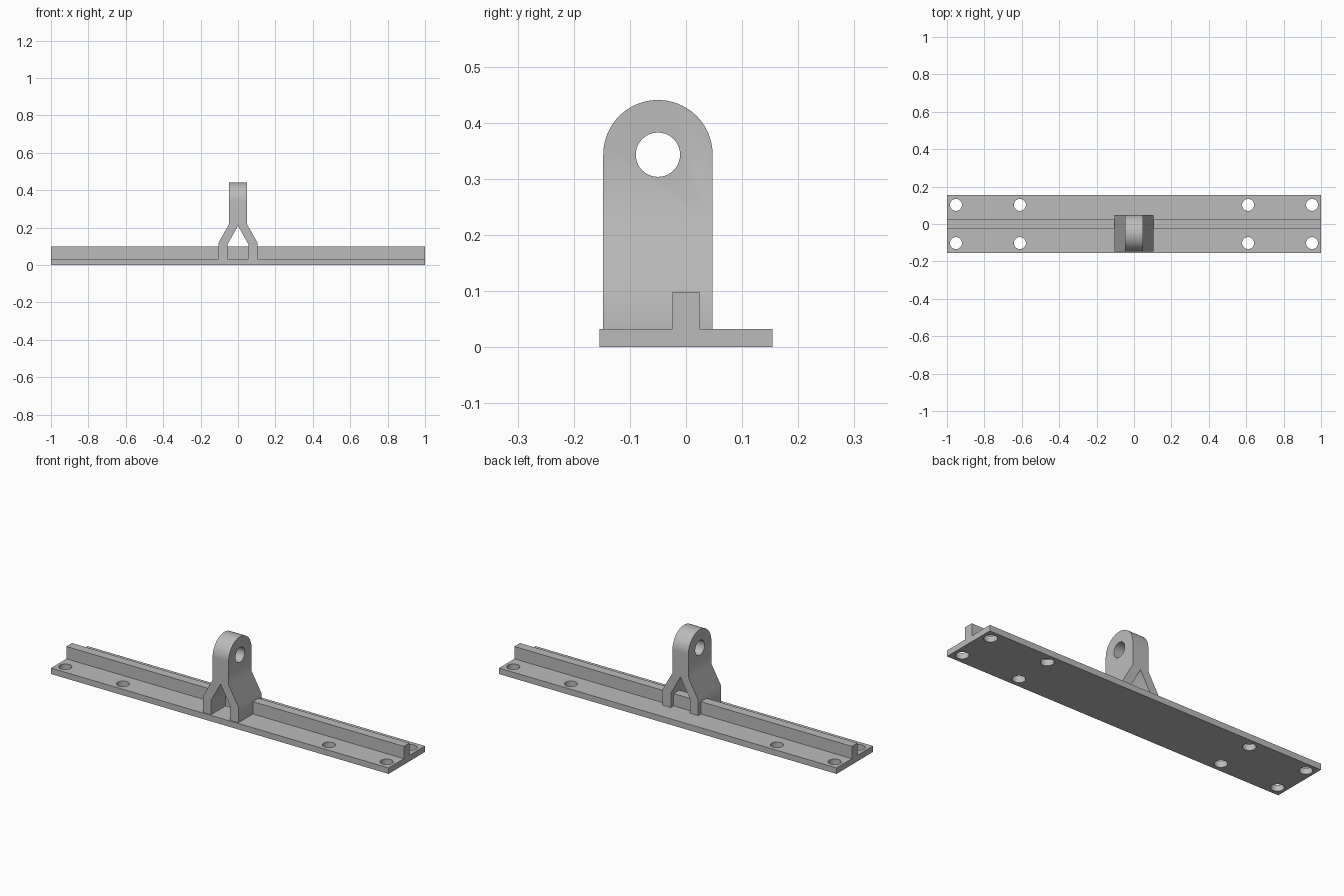
import bpy, bmesh, math
from mathutils import Vector

cube = bpy.data.objects.get("Cube")
if cube:
    bpy.data.objects.remove(cube, do_unlink=True)

grey = bpy.data.materials.new("plain grey")
grey.use_nodes = True
colour = (0.5, 0.5, 0.5, 1)
grey.diffuse_color = colour
grey.node_tree.nodes["Principled BSDF"].inputs["Base Color"].default_value = colour


def prism(name, points, direction):
    """Extrude a closed outline along a vector."""
    bm = bmesh.new()
    face = bm.faces.new([bm.verts.new(p) for p in points])
    ext = bmesh.ops.extrude_face_region(bm, geom=[face])
    moved = [v for v in ext["geom"] if isinstance(v, bmesh.types.BMVert)]
    bmesh.ops.translate(bm, verts=moved, vec=Vector(direction))
    bmesh.ops.recalc_face_normals(bm, faces=bm.faces)
    mesh = bpy.data.meshes.new(name)
    bm.to_mesh(mesh)
    bm.free()
    obj = bpy.data.objects.new(name, mesh)
    bpy.context.collection.objects.link(obj)
    mesh.materials.append(grey)
    return obj


def arc(radius, start, end, steps):
    """Points on an arc, as pairs."""
    angles = [math.radians(start + (end - start) * i / steps) for i in range(steps + 1)]
    return [(radius * math.cos(a), radius * math.sin(a)) for a in angles]


def combine(obj, tool, operation):
    """Apply a boolean and discard the helper."""
    tool.hide_render = True
    mod = obj.modifiers.new("cut", "BOOLEAN")
    mod.object, mod.operation, mod.solver = tool, operation, "EXACT"
    bpy.context.view_layer.objects.active = obj
    bpy.ops.object.modifier_apply(modifier=mod.name)
    bpy.data.objects.remove(tool, do_unlink=True)


def smooth(obj):
    bpy.ops.object.select_all(action="DESELECT")
    obj.select_set(True)
    bpy.context.view_layer.objects.active = obj
    bpy.ops.object.shade_smooth_by_angle(angle=math.radians(35))


# Base plate with upright rail, one T-shaped section
deck, rail_top, half_width, rail = 0.032, 0.098, 0.154, 0.024
section = [(-half_width, 0), (half_width, 0), (half_width, deck), (rail, deck),
           (rail, rail_top), (-rail, rail_top), (-rail, deck), (-half_width, deck)]
base = prism("base_rail", [(-1, y, z) for y, z in section], (2, 0, 0))

# Screw holes through the plate
for x in (-0.952, -0.61, 0.61, 0.952):
    for y in (-0.102, 0.102):
        ring = [(x + a, y + b, -0.1) for a, b in arc(0.032, 0, 360, 32)[:-1]]
        combine(base, prism("screw_hole_cutter", ring, (0, 0, 0.165)), "DIFFERENCE")
smooth(base)

# Forked lug: front outline mirrored about the centre
half = [(0.057, deck), (0.105, deck), (0.105, 0.118), (0.047, 0.22), (0.047, 0.5)]
left = [(-x, z) for x, z in reversed(half)]
inner = [(-0.057, 0.108), (0, 0.211), (0.057, 0.108)]
radius, eye_y, eye_z = 0.0975, -0.05, 0.343
lug = prism("forked_lug", [(x, eye_y - radius - 0.02, z) for x, z in half + left + inner],
            (0, 2 * radius + 0.04, 0))

# Side outline rounds the top of the lug
dome = [(-radius, deck - 0.1), (radius, deck - 0.1)]
dome = [(y, z - eye_z) for y, z in dome] + arc(radius, 0, 180, 40)
combine(lug, prism("dome_cutter", [(-0.3, eye_y + y, eye_z + z) for y, z in dome],
                   (0.6, 0, 0)), "INTERSECT")

# Pin eye
eye = [(-0.3, eye_y + a, eye_z + b) for a, b in arc(0.0395, 0, 360, 40)[:-1]]
combine(lug, prism("eye_cutter", eye, (0.6, 0, 0)), "DIFFERENCE")
smooth(lug)
